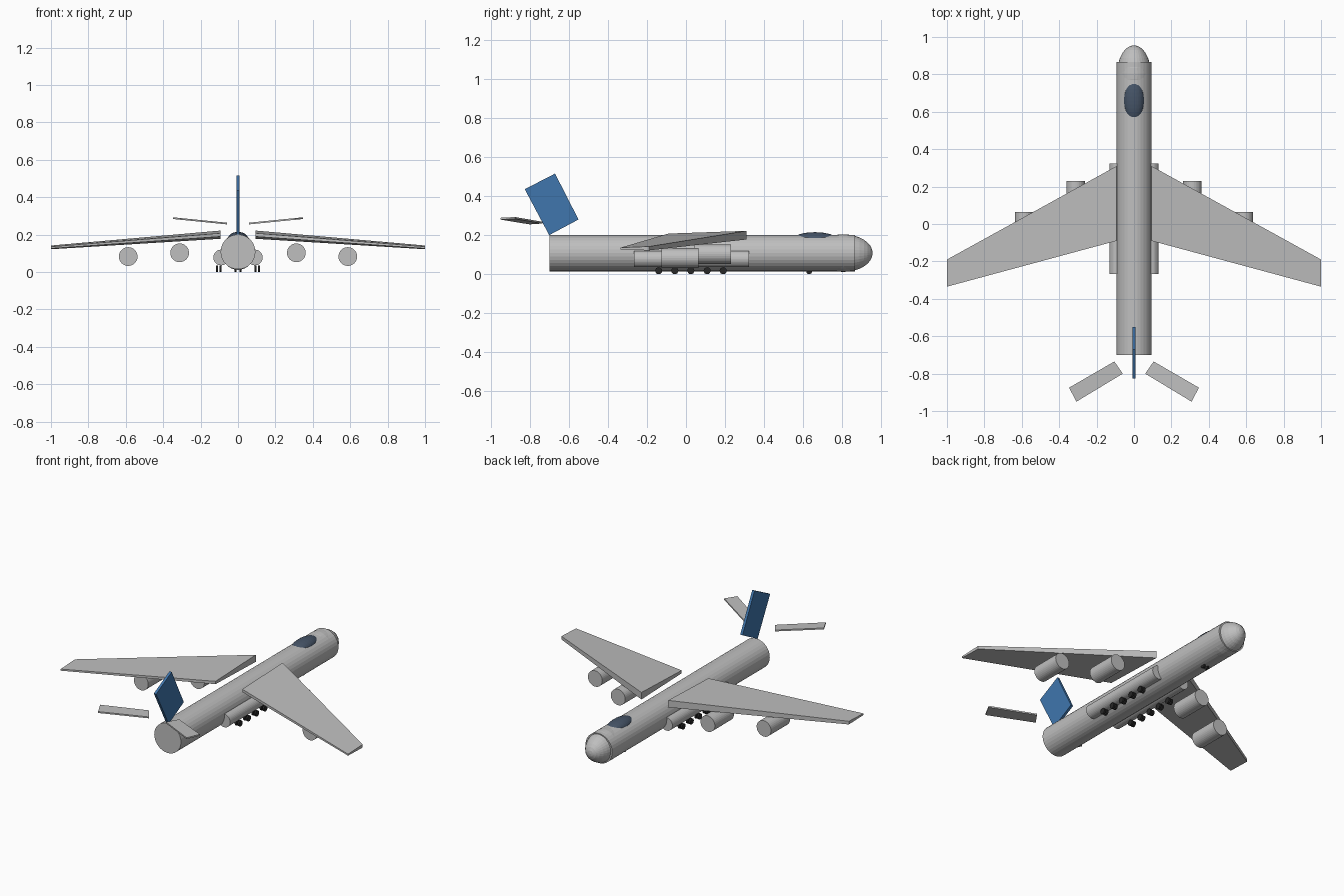
import bpy, bmesh, math
from mathutils import Matrix, Vector

if "Cube" in bpy.data.objects:
    bpy.data.objects.remove(bpy.data.objects["Cube"])


def material(name, rgb):
    m = bpy.data.materials.new(name)
    m.diffuse_color = (*rgb, 1)
    m.use_nodes = True
    m.node_tree.nodes["Principled BSDF"].inputs["Base Color"].default_value = m.diffuse_color
    return m


GREY = material("light grey", (0.52, 0.52, 0.52))
BLUE = material("tail blue", (0.05, 0.18, 0.42))
GLASS = material("dark glass", (0.06, 0.088, 0.135))
RUBBER = material("black rubber", (0.02, 0.02, 0.02))


def finish(name, bm, mat):
    bmesh.ops.recalc_face_normals(bm, faces=bm.faces)
    mesh = bpy.data.meshes.new(name)
    bm.to_mesh(mesh)
    bm.free()
    mesh.materials.append(mat)
    ob = bpy.data.objects.new(name, mesh)
    bpy.context.collection.objects.link(ob)
    return ob


def cylinder(name, centre, radius, length, axis, mat, sides=32):
    # Capped cylinder along x or y
    turn = Matrix.Rotation(math.pi / 2, 4, 'Y' if axis == 'x' else 'X')
    bm = bmesh.new()
    bmesh.ops.create_cone(bm, cap_ends=True, segments=sides, radius1=radius,
                          radius2=radius, depth=length,
                          matrix=Matrix.Translation(centre) @ turn)
    return finish(name, bm, mat)


def ellipsoid(name, centre, radii, mat):
    # Poles lie along the length of the aircraft
    bm = bmesh.new()
    bmesh.ops.create_uvsphere(
        bm, u_segments=32, v_segments=16, radius=1,
        matrix=Matrix.Translation(centre) @ Matrix.Diagonal((*radii, 1))
        @ Matrix.Rotation(math.pi / 2, 4, 'X'))
    return finish(name, bm, mat)


def slab(name, ring_a, ring_b, mat):
    # Solid joining two matching outlines
    bm = bmesh.new()
    a = [bm.verts.new(p) for p in ring_a]
    b = [bm.verts.new(p) for p in ring_b]
    bm.faces.new(a)
    bm.faces.new(b)
    for i in range(len(a)):
        j = (i + 1) % len(a)
        bm.faces.new((a[i], a[j], b[j], b[i]))
    return finish(name, bm, mat)


# Body, nose and cockpit canopy
cylinder("fuselage", (0, 0.083, 0.108), 0.093, 1.565, 'y', GREY)
ellipsoid("nose", (0, 0.805, 0.108), (0.09, 0.15, 0.096), GREY)
ellipsoid("canopy", (0, 0.66, 0.178), (0.054, 0.113, 0.037), GLASS)

# Swept tail fin
fin = [(-0.70, 0.20), (-0.55, 0.28), (-0.67, 0.515), (-0.825, 0.435)]
slab("tail_fin", [(-0.008, y, z) for y, z in fin],
     [(0.008, y, z) for y, z in fin], BLUE)

for side, s in (("left", -1), ("right", 1)):
    # Drooping wing, thicker along its leading edge
    root = [(0.31, 0.222), (0.31, 0.178), (-0.09, 0.190), (-0.09, 0.208)]
    tip = [(-0.19, 0.142), (-0.19, 0.122), (-0.335, 0.126), (-0.335, 0.136)]
    slab(side + "_wing", [(s * 0.093, y, z) for y, z in root],
         [(s * 1.0, y, z) for y, z in tip], GREY)

    # Tailplane, raised towards its outer end
    plan = [(0.06, -0.80), (0.105, -0.735), (0.347, -0.875), (0.308, -0.95)]
    top = [Vector((s * x, y, 0.264 + 0.1 * (x - 0.06))) for x, y in plan]
    slab(side + "_tailplane", top,
         [p - Vector((0, 0, 0.009)) for p in top], GREY)

    # Engines under the wing
    cylinder(side + "_inner_engine", (s * 0.312, 0.135, 0.103), 0.05, 0.19, 'y', GREY)
    cylinder(side + "_outer_engine", (s * 0.587, -0.03, 0.083), 0.05, 0.19, 'y', GREY)

    # Landing gear pod and its paired wheels
    cylinder(side + "_gear_pod", (s * 0.09, 0.028, 0.078), 0.042, 0.59, 'y', GREY)
    for i, y in enumerate((-0.14, -0.057, 0.025, 0.108, 0.19)):
        for x in (0.093, 0.112):
            cylinder(f"{side}_main_wheel_{i + 1}", (s * x, y, 0.018), 0.018,
                     0.011, 'x', RUBBER, 16)
    cylinder(side + "_nose_wheel", (s * 0.013, 0.63, 0.015), 0.015, 0.011, 'x', RUBBER, 16)
